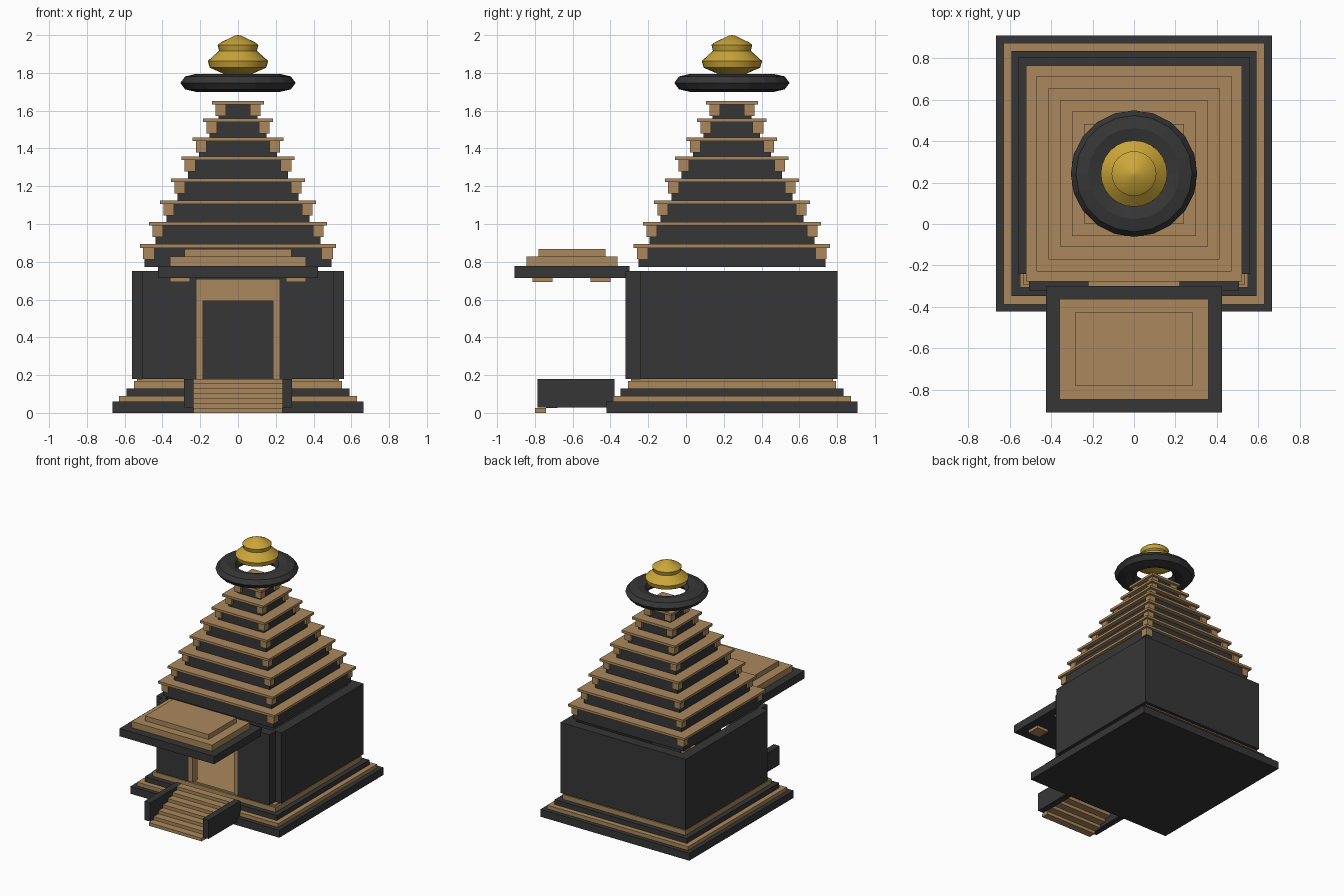
import bpy, bmesh, math

if "Cube" in bpy.data.objects:
    bpy.data.objects.remove(bpy.data.objects["Cube"])

CY = 0.243  # centre of the tower and its plinth along y


def material(name, rgb):
    m = bpy.data.materials.new(name)
    m.diffuse_color = (*rgb, 1)
    m.use_nodes = True
    m.node_tree.nodes["Principled BSDF"].inputs["Base Color"].default_value = m.diffuse_color
    return m


DARK = material("dark_stone", (0.037, 0.037, 0.037))
TAN = material("sandstone", (0.41, 0.25, 0.11))
GOLD = material("gold", (0.60, 0.38, 0.04))


def finish(name, bm, mat):
    me = bpy.data.meshes.new(name)
    bmesh.ops.recalc_face_normals(bm, faces=bm.faces)
    bm.to_mesh(me)
    bm.free()
    ob = bpy.data.objects.new(name, me)
    me.materials.append(mat)
    bpy.context.collection.objects.link(ob)
    return ob


def box(name, x0, x1, y0, y1, z0, z1, mat):
    bm = bmesh.new()
    bmesh.ops.create_cube(bm, size=1)
    for v in bm.verts:
        v.co = (x1 if v.co.x > 0 else x0, y1 if v.co.y > 0 else y0, z1 if v.co.z > 0 else z0)
    return finish(name, bm, mat)


def slab(name, half, z0, z1, mat):
    return box(name, -half, half, CY - half, CY + half, z0, z1, mat)


def pair(name, x0, x1, y0, y1, z0, z1, mat):
    box(name + "_right", x0, x1, y0, y1, z0, z1, mat)
    box(name + "_left", -x1, -x0, y0, y1, z0, z1, mat)


def lathe(name, profile, z_shift, segments, mat, closed=False):
    bm = bmesh.new()
    rings = []
    for r, z in profile:
        if r == 0:
            rings.append([bm.verts.new((0, CY, z + z_shift))] * segments)
        else:
            rings.append([bm.verts.new((r * math.cos(a), CY + r * math.sin(a), z + z_shift))
                          for a in (2 * math.pi * i / segments for i in range(segments))])
    n = len(rings)
    for k in range(n if closed else n - 1):
        a, b = rings[k], rings[(k + 1) % n]
        for i in range(segments):
            j = (i + 1) % segments
            loop = list(dict.fromkeys((a[i], a[j], b[j], b[i])))
            bm.faces.new(loop)
    return finish(name, bm, mat)


# Stepped plinth
slab("plinth_base", 0.665, 0.0, 0.06, DARK)
slab("plinth_band_lower", 0.63, 0.06, 0.09, TAN)
slab("plinth_step", 0.59, 0.09, 0.13, DARK)
slab("plinth_band_upper", 0.55, 0.13, 0.168, TAN)
slab("floor", 0.535, 0.168, 0.18, TAN)

# Hollow sanctum walls
pair("side_wall", 0.48, 0.56, CY - 0.485, CY + 0.56, 0.18, 0.75, DARK)
box("back_wall", -0.48, 0.48, CY + 0.48, CY + 0.56, 0.18, 0.75, DARK)
pair("front_wall", 0.22, 0.505, CY - 0.563, CY - 0.485, 0.18, 0.75, DARK)

# Door frame
pair("door_jamb", 0.185, 0.22, -0.315, -0.25, 0.18, 0.71, TAN)
box("door_lintel", -0.185, 0.185, -0.315, -0.25, 0.592, 0.71, TAN)

# Entrance stairs
STEPS = 7
rise = 0.18 / STEPS
for i in range(STEPS):
    y = -0.80 + 0.06 * i
    box(f"step_{i + 1}", -0.235, 0.235, y, y + 0.06, rise * i, rise * (i + 1), TAN)
pair("stair_rail", 0.235, 0.287, -0.785, -0.378, 0.028, 0.18, DARK)

# Porch roof with its capitals
box("porch_roof", -0.423, 0.423, -0.908, -0.298, 0.715, 0.778, DARK)
box("porch_tier_lower", -0.36, 0.36, -0.845, -0.362, 0.778, 0.828, TAN)
box("porch_tier_upper", -0.283, 0.283, -0.78, -0.425, 0.828, 0.868, TAN)
for label, y in (("front", -0.76), ("rear", -0.453)):
    pair(f"capital_{label}", 0.255, 0.36, y - 0.052, y + 0.052, 0.693, 0.715, TAN)

# Tower tiers: (cornice half width, cornice top height)
TIERS = [(0.52, 0.893), (0.471, 1.01), (0.413, 1.125), (0.355, 1.241),
         (0.30, 1.357), (0.24, 1.458), (0.184, 1.559), (0.137, 1.652)]
z0 = 0.773
for i, (half, top) in enumerate(TIERS, 1):
    under = top - 0.019
    slab(f"tier_{i}_body", half - 0.034 if i > 1 else 0.495, z0, under, DARK)
    slab(f"tier_{i}_cornice", half, under, top, TAN)
    outer = half - 0.018
    for label, ya, yb in (("front", CY - outer, CY - outer + 0.056),
                          ("rear", CY + outer - 0.056, CY + outer)):
        pair(f"tier_{i}_corner_{label}", outer - 0.056, outer, ya, yb, under - 0.06, under, TAN)
    z0 = top

# Crowning ring stone
ring = [(0.22 + 0.085 * math.cos(k * math.pi / 4), 0.048 * math.sin(k * math.pi / 4)) for k in range(8)]
lathe("crown_ring", ring, 1.747, 20, DARK, closed=True)

# Golden finial
finial = lathe("finial", [(0, 1.792), (0.075, 1.795), (0.15, 1.828), (0.16, 1.863), (0.10, 1.917),
                          (0.108, 1.948), (0.09, 1.962), (0.015, 1.998), (0, 2.0)], 0, 24, GOLD)
bpy.context.view_layer.objects.active = finial
finial.select_set(True)
bpy.ops.object.shade_smooth_by_angle(angle=math.radians(30))
